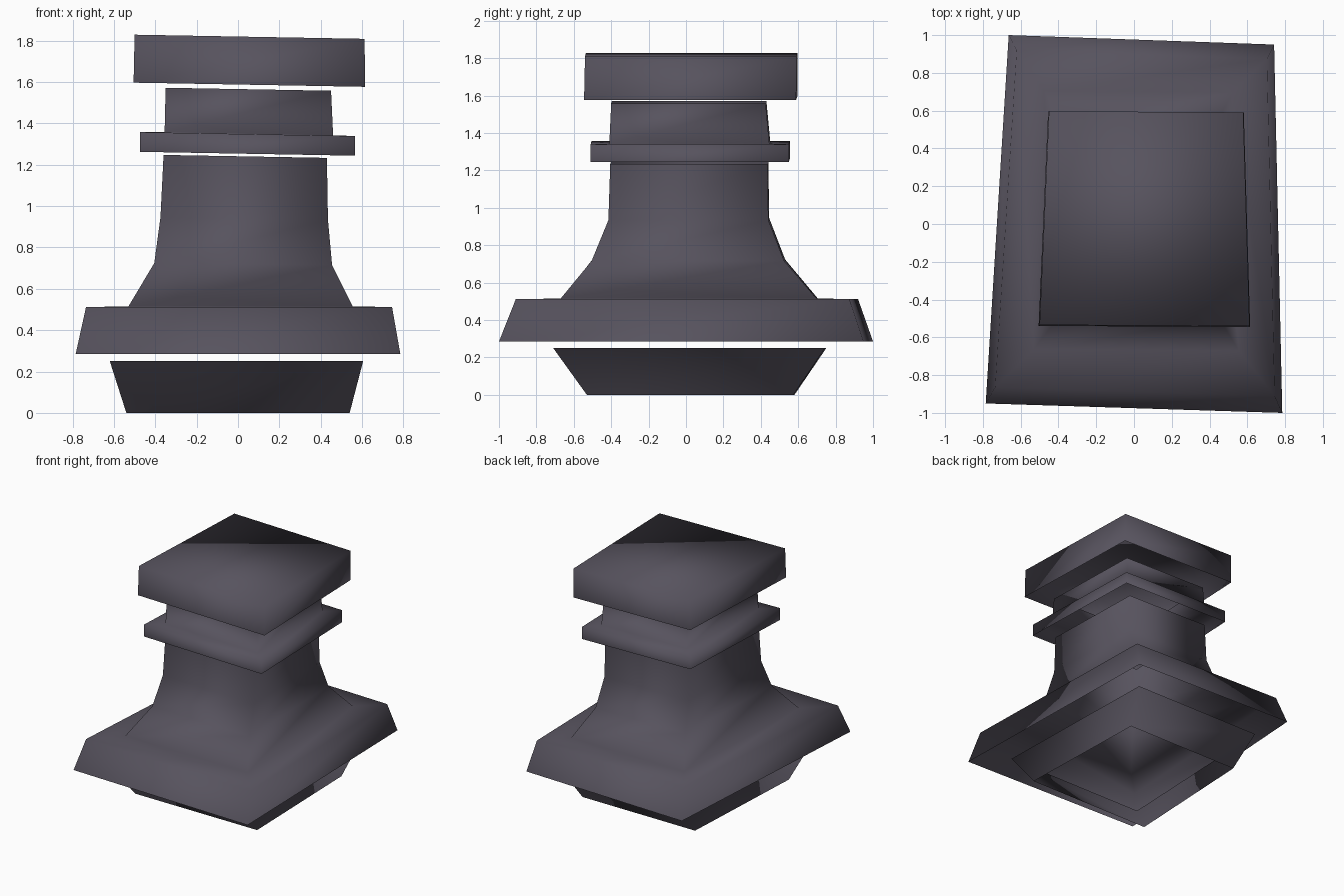
import bpy

if "Cube" in bpy.data.objects:
    bpy.data.objects.remove(bpy.data.objects["Cube"])

stone = bpy.data.materials.new("dark violet grey stone")
stone.diffuse_color = (0.095, 0.086, 0.112, 1)
stone.use_nodes = True
stone.node_tree.nodes["Principled BSDF"].inputs["Base Color"].default_value = stone.diffuse_color


def level(x0, x1, y0, y1, z, left=0.9, right=0.945, skew=0.99, tilt=-0.018):
    """Slightly irregular four-cornered outline, narrower at the back."""
    pts = [(x0, y0 * skew), (x1, y0), (x1 * right, y1 * skew), (x0 * left, y1)]
    return [(x, y, z + tilt * x) for x, y in pts]


def stack(name, levels, top=False):
    """Joins a pile of outlines into an open shell, optionally closed on top."""
    verts = [p for lv in levels for p in lv]
    faces = []
    for i in range(len(levels) - 1):
        for j in range(4):
            a, b = i * 4 + j, i * 4 + (j + 1) % 4
            faces.append((a, b, b + 4, a + 4))
    if top:
        n = len(verts)
        faces.append((n - 4, n - 3, n - 2, n - 1))
    mesh = bpy.data.meshes.new(name)
    mesh.from_pydata(verts, [], faces)
    mesh.materials.append(stone)
    for p in mesh.polygons:
        p.use_smooth = True
    ob = bpy.data.objects.new(name, mesh)
    bpy.context.collection.objects.link(ob)
    return ob


wide = dict(left=0.845, right=0.945, skew=0.95, tilt=0)

# hollow foot, open at both ends
stack("foot", [
    level(-0.54, 0.54, -0.53, 0.58, 0.0, tilt=0),
    level(-0.62, 0.605, -0.71, 0.75, 0.25, tilt=0),
])

# broad plate flowing into the flared column
stack("plate_and_column", [
    level(-0.785, 0.785, -1.0, 1.0, 0.285, **wide),
    level(-0.735, 0.745, -0.91, 0.92, 0.512, **wide),
    level(-0.53, 0.555, -0.67, 0.705, 0.515, tilt=0),
    level(-0.405, 0.455, -0.505, 0.53, 0.72, tilt=-0.01),
    level(-0.375, 0.435, -0.415, 0.445, 0.94, tilt=-0.014),
    level(-0.36, 0.43, -0.405, 0.44, 1.241),
])

# collar ring with the neck above it
stack("collar_and_neck", [
    level(-0.475, 0.565, -0.51, 0.555, 1.254),
    level(-0.475, 0.565, -0.51, 0.555, 1.349),
    level(-0.355, 0.46, -0.41, 0.45, 1.351),
    level(-0.35, 0.45, -0.40, 0.43, 1.566),
])

# top cap block
stack("cap", [
    level(-0.505, 0.615, -0.545, 0.595, 1.588),
    level(-0.50, 0.612, -0.54, 0.597, 1.82),
], top=True)
